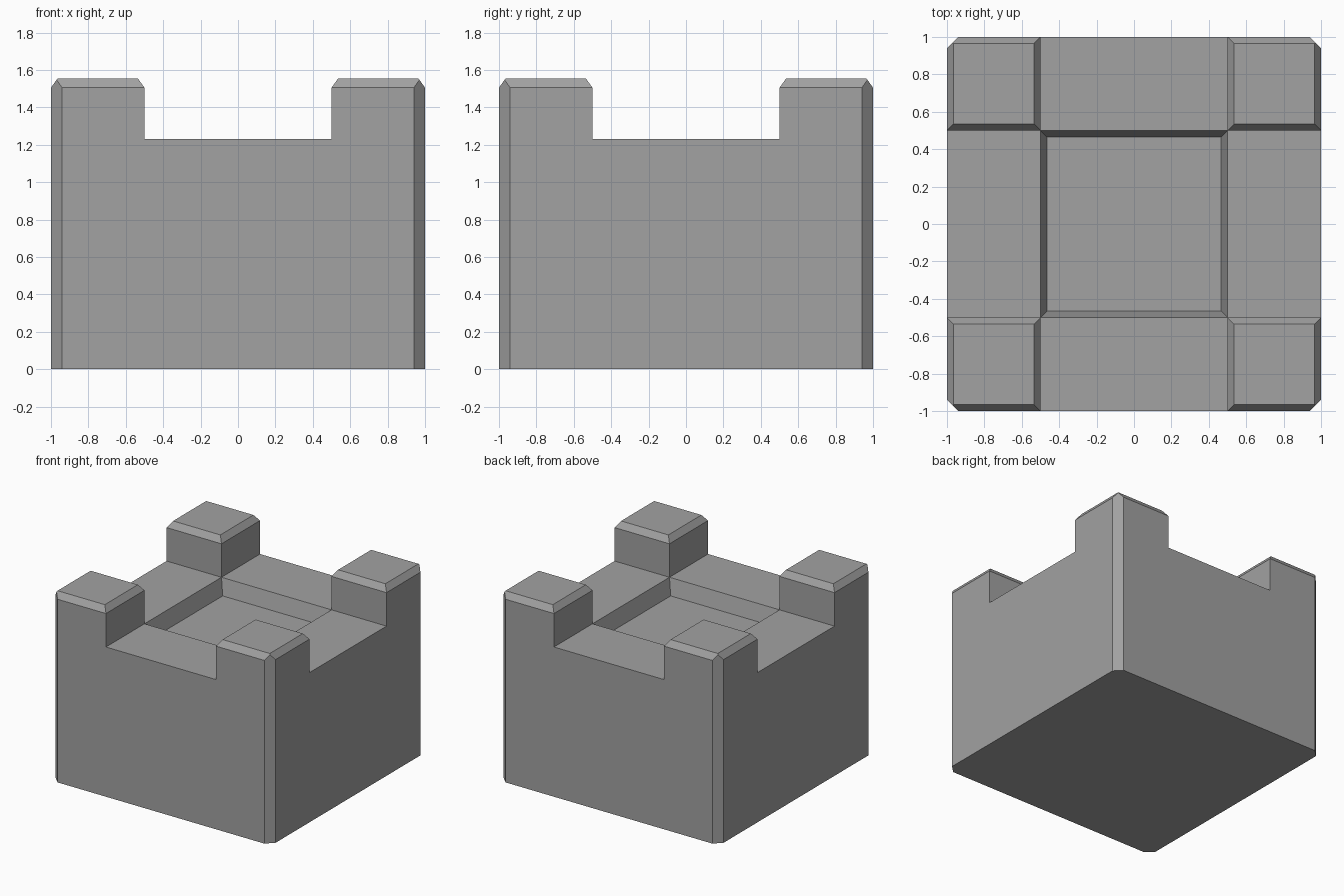
import bpy, bmesh
from mathutils import Vector

cube = bpy.data.objects.get("Cube")
if cube:
    bpy.data.objects.remove(cube, do_unlink=True)

RIM, POST, BEVEL, DEPTH, CORNER = 1.23, 1.505, 0.05, 0.13, 0.06

# Stone material
stone = bpy.data.materials.new("stone_grey")
stone.use_nodes = True
colour = (0.36, 0.36, 0.36, 1)
stone.diffuse_color = colour
stone.node_tree.nodes["Principled BSDF"].inputs["Base Color"].default_value = colour


def cut(bm, point, normal, trim=False):
    """Slice the solid by a plane, optionally removing and capping the outer side."""
    geom = bm.verts[:] + bm.edges[:] + bm.faces[:]
    result = bmesh.ops.bisect_plane(bm, geom=geom, plane_co=point, plane_no=normal,
                                    clear_outer=trim)
    if trim:
        edges = [e for e in result["geom_cut"] if isinstance(e, bmesh.types.BMEdge)]
        bmesh.ops.holes_fill(bm, edges=edges)


# Solid block, with its top divided into three by three cells
bm = bmesh.new()
bmesh.ops.create_cube(bm, size=2)
bmesh.ops.scale(bm, vec=(1, 1, RIM / 2), verts=bm.verts)
bmesh.ops.translate(bm, vec=(0, 0, RIM / 2), verts=bm.verts)
for axis in (Vector((1, 0, 0)), Vector((0, 1, 0))):
    for side in (-0.5, 0.5):
        cut(bm, axis * side, axis)

tops = [f for f in bm.faces if f.normal.z > 0.9]
centres = {f: f.calc_center_median() for f in tops}
corners = [f for f in tops if abs(centres[f].x) > 0.5 and abs(centres[f].y) > 0.5]
middle = [f for f in tops if centres[f].xy.length < 0.1]

# Sunken floor with sloping walls
bmesh.ops.inset_individual(bm, faces=middle, thickness=BEVEL, depth=-DEPTH)

# Corner posts with chamfered tops
posts = bmesh.ops.extrude_discrete_faces(bm, faces=corners)["faces"]
bmesh.ops.translate(bm, vec=(0, 0, POST - RIM), verts=[v for f in posts for v in f.verts])
bm.normal_update()
bmesh.ops.inset_individual(bm, faces=posts, thickness=BEVEL, depth=BEVEL)

# Chamfered vertical corners
for sx in (-1, 1):
    for sy in (-1, 1):
        cut(bm, (sx, sy * (1 - CORNER), 0), (sx, sy, 0), trim=True)

bmesh.ops.remove_doubles(bm, verts=bm.verts, dist=0.0001)
bmesh.ops.dissolve_limit(bm, angle_limit=0.01, verts=bm.verts, edges=bm.edges)
bmesh.ops.recalc_face_normals(bm, faces=bm.faces)

mesh = bpy.data.meshes.new("castle_block")
bm.to_mesh(mesh)
bm.free()
mesh.materials.append(stone)
block = bpy.data.objects.new("castle_block", mesh)
bpy.context.collection.objects.link(block)
